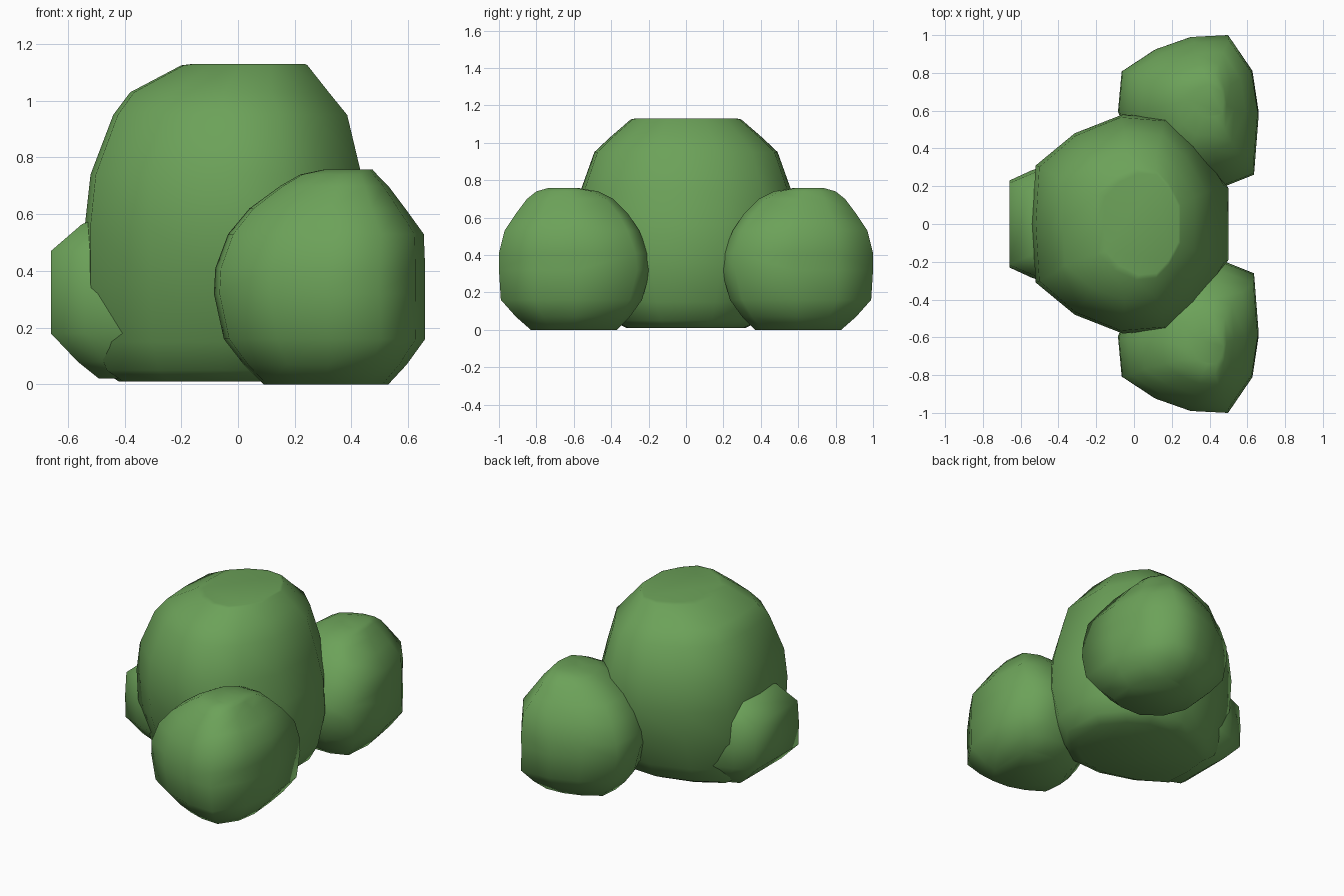
import bpy, bmesh

if "Cube" in bpy.data.objects:
    bpy.data.objects.remove(bpy.data.objects["Cube"])

green = bpy.data.materials.new("leaf green")
green.diffuse_color = (0.15, 0.36, 0.10, 1)
green.use_nodes = True
green.node_tree.nodes["Principled BSDF"].inputs["Base Color"].default_value = green.diffuse_color


def lump(name, plan, rings, flip=1):
    """Stack copies of a plan outline, each fitted to a ring (z, x0, x1, y0, y1)."""
    xs, ys = [p[0] for p in plan], [p[1] for p in plan]
    ax, bx, ay, by = min(xs), max(xs), min(ys), max(ys)
    bm = bmesh.new()
    loops = []
    for z, x0, x1, y0, y1 in rings:
        loops.append([bm.verts.new((x0 + (x - ax) / (bx - ax) * (x1 - x0),
                                    flip * (y0 + (y - ay) / (by - ay) * (y1 - y0)), z))
                      for x, y in plan])
    n = len(plan)
    for a, b in zip(loops, loops[1:]):
        for i in range(n):
            j = (i + 1) % n
            bm.faces.new((a[i], a[j], b[j], b[i]))
    bm.faces.new(loops[0])
    bm.faces.new(loops[-1])
    bmesh.ops.recalc_face_normals(bm, faces=bm.faces[:])
    for f in bm.faces:
        f.smooth = True
    me = bpy.data.meshes.new(name)
    bm.to_mesh(me)
    bm.free()
    me.materials.append(green)
    ob = bpy.data.objects.new(name, me)
    bpy.context.collection.objects.link(ob)
    return ob


def symmetric(half):
    """Mirror a half outline (y >= 0) into a closed one."""
    return half + [(x, -y) for x, y in reversed(half) if y > 0]


# Large central foliage mass
main_plan = symmetric([(-.54, 0), (-.52, .31), (-.31, .48), (-.05, .58),
                       (.2, .56), (.36, .42), (.5, .2)])
main_rings = [(z, x0, x1, -w, w) for z, x0, x1, w in [
    (.01, -.42, .36, .32), (.05, -.48, .42, .40), (.15, -.52, .47, .46),
    (.36, -.54, .50, .55), (.56, -.54, .48, .58), (.74, -.52, .435, .565),
    (.95, -.44, .385, .49), (1.03, -.38, .32, .405), (1.125, -.20, .245, .295),
    (1.13, -.16, .235, .27)]]
lump("main_foliage", main_plan, main_rings)

# Two side clumps
side_plan = [(-.08, .81), (.1, .925), (.29, .99), (.49, 1.0), (.62, .81), (.655, .58),
             (.63, .27), (.45, .2), (.2, .2), (0, .35), (-.1, .6)]
side_rings = [
    (0, .09, .53, .37, .83), (.07, .02, .595, .30, .91), (.16, -.05, .66, .235, .99),
    (.32, -.085, .66, .19, 1.0), (.41, -.08, .66, .20, 1.0), (.53, -.035, .655, .25, .97),
    (.62, .04, .59, .31, .91), (.70, .15, .53, .39, .85), (.74, .22, .49, .47, .80),
    (.757, .30, .475, .57, .74)]
lump("back_clump", side_plan, side_rings)
lump("front_clump", side_plan, side_rings, flip=-1)

# Small clump at the left end
small_plan = symmetric([(-.66, .23), (-.54, .285), (-.4, .33), (-.1, .25)])
small_rings = [(z, x0, -.1, -w, w) for z, x0, w in [
    (.02, -.49, .20), (.08, -.565, .26), (.18, -.66, .32), (.32, -.66, .33),
    (.47, -.66, .31), (.565, -.55, .24), (.60, -.45, .15)]]
lump("small_left_clump", small_plan, small_rings)
